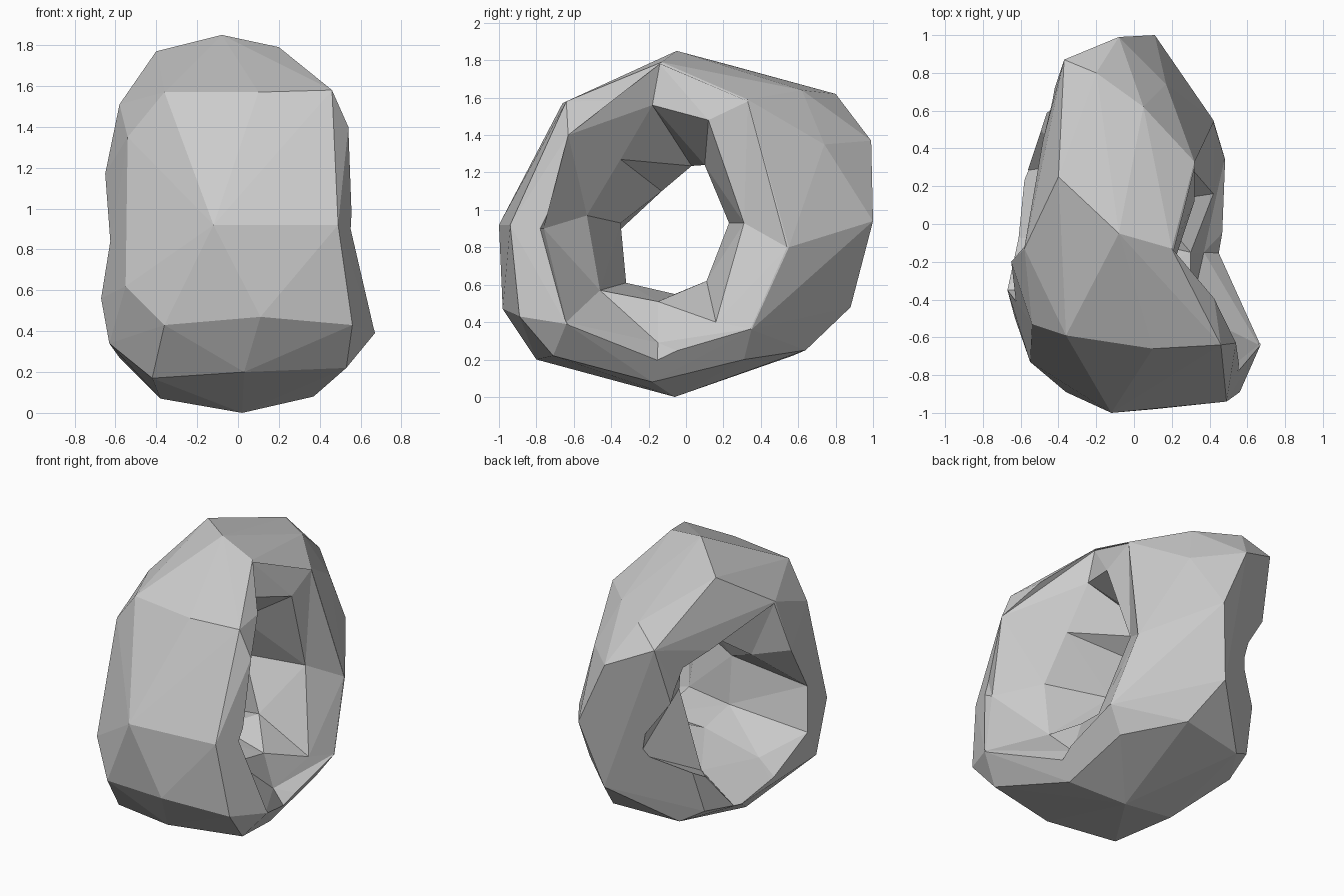
import bpy, bmesh

if "Cube" in bpy.data.objects:
    bpy.data.objects.remove(bpy.data.objects["Cube"])

# Outer corners of the faceted boulder (wrapped in a convex hull)
OUTER = [
    # crown
    (-.08, -.05, 1.85), (.20, -.13, 1.79), (-.40, .25, 1.77), (-.58, -.13, 1.51),
    # upper front
    (.46, -.64, 1.58), (.10, -.66, 1.57), (-.36, -.59, 1.57), (-.54, -.53, 1.35), (.54, -.63, 1.40),
    # front face
    (.49, -.94, .92), (-.12, -1, .92), (-.36, -.89, .43), (-.55, -.73, .62),
    (.56, -.89, .43), (.11, -.98, .47), (.67, -.64, .39),
    # lower front and left rim
    (.53, -.71, .22), (.03, -.80, .20), (-.42, -.68, .17), (-.63, -.50, .34),
    (-.67, -.35, .56), (-.65, -.20, 1.17),
    # underside
    (.37, -.18, .08), (.02, -.06, 0), (-.38, -.10, .07), (.37, .31, .20),
    (.10, .64, .25), (-.35, .57, .22), (-.49, .50, .30), (-.58, .23, .27),
    # back
    (.32, .33, 1.59), (.05, .62, 1.64), (-.20, .80, 1.62), (.17, .74, 1.35),
    (-.08, .99, 1.37), (.11, 1, .94), (-.37, .87, 1.50), (.42, .55, .80),
    (.48, .35, .36), (0, .88, .48),
]

# Eight-sided rings of the hole, from the right mouth to the left mouth
RIGHT_MOUTH = [(.32, .33, 1.58), (.20, -.14, 1.78), (.54, -.63, 1.40), (.51, -.76, .90),
               (.66, -.64, .40), (.37, -.15, .29), (.48, .345, .365), (.42, .54, .80)]
RIGHT_THROAT = [(.32, .12, 1.48), (.22, -.18, 1.56), (.25, -.35, 1.27), (.28, -.53, .97),
                (.30, -.46, .57), (.30, -.15, .51), (.42, .16, .40), (.29, .31, .93)]
LEFT_THROAT = [(-.05, .10, 1.24), (-.22, .03, 1.235), (-.40, -.13, 1.10), (-.10, -.35, .93),
               (-.10, -.32, .61), (-.10, -.06, .55), (.08, .11, .62), (-.11, .23, .93)]
LEFT_MOUTH = [(-.30, .66, 1.32), (-.58, -.12, 1.50), (-.65, -.20, 1.17), (-.62, -.41, .84),
              (-.67, -.35, .56), (-.50, -.07, .45), (-.34, .32, .47), (-.24, .84, .75)]


def make_object(name, bm):
    bmesh.ops.recalc_face_normals(bm, faces=bm.faces)
    mesh = bpy.data.meshes.new(name)
    bm.to_mesh(mesh)
    bm.free()
    obj = bpy.data.objects.new(name, mesh)
    bpy.context.collection.objects.link(obj)
    return obj


def hull(name, points):
    bm = bmesh.new()
    for p in points:
        bm.verts.new(p)
    bmesh.ops.convex_hull(bm, input=bm.verts[:])
    bmesh.ops.delete(bm, geom=[v for v in bm.verts if not v.link_faces], context='VERTS')
    return make_object(name, bm)


def loft(name, rings):
    bm = bmesh.new()
    loops = [[bm.verts.new(p) for p in ring] for ring in rings]
    for a, b in zip(loops, loops[1:]):
        for i in range(len(a)):
            j = (i + 1) % len(a)
            bm.faces.new((a[i], a[j], b[j], b[i]))
    bm.faces.new(loops[0])
    bm.faces.new(loops[-1])
    bmesh.ops.triangulate(bm, faces=bm.faces[:])
    return make_object(name, bm)


def slide(ring, x, tilted):
    """Copy a ring out to x; tilted corners bevel the lip of the mouth."""
    return [tilted.get(i, (x, p[1], p[2])) for i, p in enumerate(ring)]


# Boulder with the flared hole cut through it from side to side
boulder = hull("faceted_ring_boulder", OUTER)
right_end = slide(RIGHT_MOUTH, .8, {3: (.8, -.90, .90), 5: (.8, -.17, -.22), 6: (.8, .30, .10)})
left_end = slide(LEFT_MOUTH, -1.2, {0: (-1.2, .60, 1.30), 5: (-1.2, -.10, -.20),
                                    6: (-1.2, .18, -.30), 7: (-.9, .96, .70)})
cutter = loft("hole_cutter", [right_end, RIGHT_MOUTH, RIGHT_THROAT,
                              LEFT_THROAT, LEFT_MOUTH, left_end])
cutter.hide_render = True

cut = boulder.modifiers.new("hole", 'BOOLEAN')
cut.operation = 'DIFFERENCE'
cut.solver = 'EXACT'
cut.object = cutter

# Bake the cut and remove the helper
bpy.context.view_layer.update()
deps = bpy.context.evaluated_depsgraph_get()
baked = bpy.data.meshes.new_from_object(boulder.evaluated_get(deps))
boulder.modifiers.clear()
boulder.data = baked
bpy.data.objects.remove(cutter)
for poly in boulder.data.polygons:
    poly.use_smooth = False
